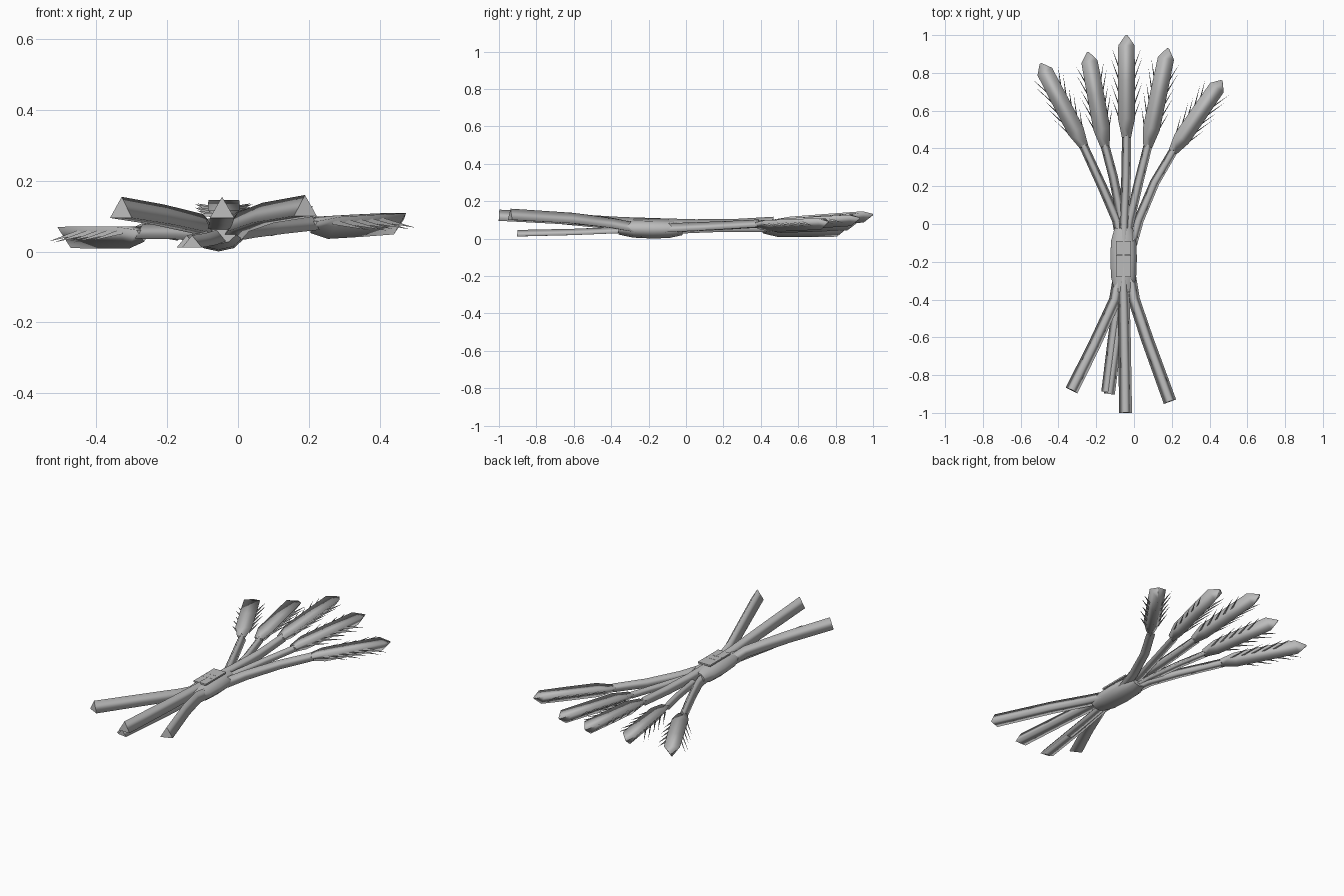
import bpy, math
from mathutils import Vector

if "Cube" in bpy.data.objects:
    bpy.data.objects.remove(bpy.data.objects["Cube"])

straw = bpy.data.materials.new("straw grey")
straw.use_nodes = True
GREY = (0.5, 0.5, 0.5, 1)
straw.diffuse_color = GREY
straw.node_tree.nodes["Principled BSDF"].inputs["Base Color"].default_value = GREY


def make(name, verts, faces, flat=()):
    mesh = bpy.data.meshes.new(name)
    mesh.from_pydata(verts, [], faces)
    mesh.materials.append(straw)
    for p in mesh.polygons:
        p.use_smooth = p.index not in flat
    obj = bpy.data.objects.new(name, mesh)
    bpy.context.collection.objects.link(obj)


def frame(t):
    side = t.cross(Vector((0, 0, 1))).normalized()
    return side, side.cross(t).normalized()


def loft(name, path, radii, sides=3, rise=1.0, turn=math.pi / 2):
    """Skin of polygon rings along a path, with flat end caps."""
    pts = [Vector(p) for p in path]
    n = len(pts)
    verts, faces = [], []
    for i, p in enumerate(pts):
        t = (pts[min(i + 1, n - 1)] - pts[max(i - 1, 0)]).normalized()
        side, up = frame(t)
        for k in range(sides):
            a = turn + math.tau * k / sides
            verts.append(p + radii[i] * (side * math.cos(a) + up * math.sin(a) * rise))
    for i in range(n - 1):
        for k in range(sides):
            j = (k + 1) % sides
            a, b = i * sides, (i + 1) * sides
            faces.append((a + k, a + j, b + j, b + k))
    caps = {len(faces), len(faces) + 1}
    faces.append(tuple(reversed(range(sides))))
    faces.append(tuple(range((n - 1) * sides, n * sides)))
    make(name, verts, faces, caps)


def awns(name, base, tip, inner):
    """Bristles on both edges of a head; the inner edge rises, the outer droops."""
    t = (tip - base).normalized()
    side, up = frame(t)
    length = (tip - base).length
    verts, faces = [], []
    for s in (-1, 1):
        lift = 0.1 if inner == 0 or s == inner else -0.18
        for k in range(5):
            root = base + t * length * (0.14 + 0.125 * k) + side * s * 0.033
            aim = (t + side * s * 0.36 + up * lift).normalized()
            end = root + aim * (0.145 if k % 2 else 0.125)
            v = len(verts)
            verts += [root - t * 0.012, root + t * 0.012, root + up * 0.014, end]
            faces += [(v, v + 1, v + 3), (v + 1, v + 2, v + 3),
                      (v + 2, v, v + 3), (v, v + 2, v + 1)]
    make(name, verts, faces, range(len(faces)))


# Each ear: stem path from cut end to head base, head tip,
# side facing the middle, radius and height factor of the stem
ears = {
    "far_right": ([(0.19, -0.94, 0.12), (0.07, -0.61, 0.10), (0, -0.40, 0.075),
                   (-0.02, -0.27, 0.05), (-0.07, -0.08, 0.04), (-0.09, 0.02, 0.045),
                   (-0.16, 0.18, 0.05), (-0.27, 0.42, 0.05)],
                  (-0.495, 0.85, 0.05), 1, 0.04, 1),
    "right": ([(-0.13, -0.90, 0.023), (-0.09, -0.6, 0.03), (-0.06, -0.35, 0.04),
               (-0.06, -0.1, 0.04), (-0.07, 0.05, 0.05), (-0.11, 0.25, 0.06),
               (-0.155, 0.42, 0.07)], (-0.245, 0.91, 0.085), 1, 0.033, 0.7),
    "middle": ([(-0.045, -1, 0.115), (-0.05, -0.6, 0.093), (-0.055, -0.35, 0.08),
                (-0.055, -0.1, 0.074), (-0.05, 0.05, 0.072), (-0.042, 0.25, 0.075),
                (-0.04, 0.47, 0.09)], (-0.04, 1, 0.13), 0, 0.04, 1),
    "left": ([(-0.145, -0.89, 0.023), (-0.11, -0.6, 0.03), (-0.08, -0.38, 0.04),
              (-0.05, -0.15, 0.05), (-0.02, 0.03, 0.06), (0.025, 0.22, 0.07),
              (0.075, 0.42, 0.08)], (0.18, 0.93, 0.11), -1, 0.033, 0.7),
    "far_left": ([(-0.33, -0.88, 0.115), (-0.21, -0.64, 0.095), (-0.10, -0.40, 0.07),
                  (-0.08, -0.27, 0.05), (-0.01, -0.10, 0.05), (0.025, 0.02, 0.055),
                  (0.11, 0.22, 0.065), (0.21, 0.39, 0.075)],
                 (0.465, 0.76, 0.09), -1, 0.04, 1),
}
for name, (stem, tip, inner, radius, rise) in ears.items():
    n = len(stem)
    loft(name + "_stem", stem,
         [radius + (0.027 - radius) * i / (n - 1) for i in range(n)], rise=rise)
    base, tip = Vector(stem[-1]), Vector(tip)
    steps = (-0.02, 0.17, 0.55, 0.9, 1)
    # Heads are flat on top with a keel below
    loft(name + "_head", [base.lerp(tip, f) for f in steps],
         (0.028, 0.052, 0.052, 0.05, 0.006), rise=0.8, turn=-math.pi / 2)
    awns(name + "_awns", base, tip, inner)

# Wrapped tie: a gathered sleeve with flat strips on top
loft("tie_sleeve",
     [(-0.055, y, z) for y, z in
      ((-0.36, 0.055), (-0.28, 0.052), (-0.18, 0.05), (-0.09, 0.05), (-0.02, 0.052))],
     (0.05, 0.07, 0.074, 0.07, 0.05), sides=10, rise=0.67)
for i, (y0, y1) in enumerate(((-0.28, -0.205), (-0.204, -0.163), (-0.162, -0.09))):
    bpy.ops.mesh.primitive_cube_add(size=1, location=(-0.055, (y0 + y1) / 2, 0.104))
    strip = bpy.context.object
    strip.name = f"tie_strip_{i + 1}"
    strip.scale = (0.08, y1 - y0, 0.009)
    strip.data.materials.append(straw)
